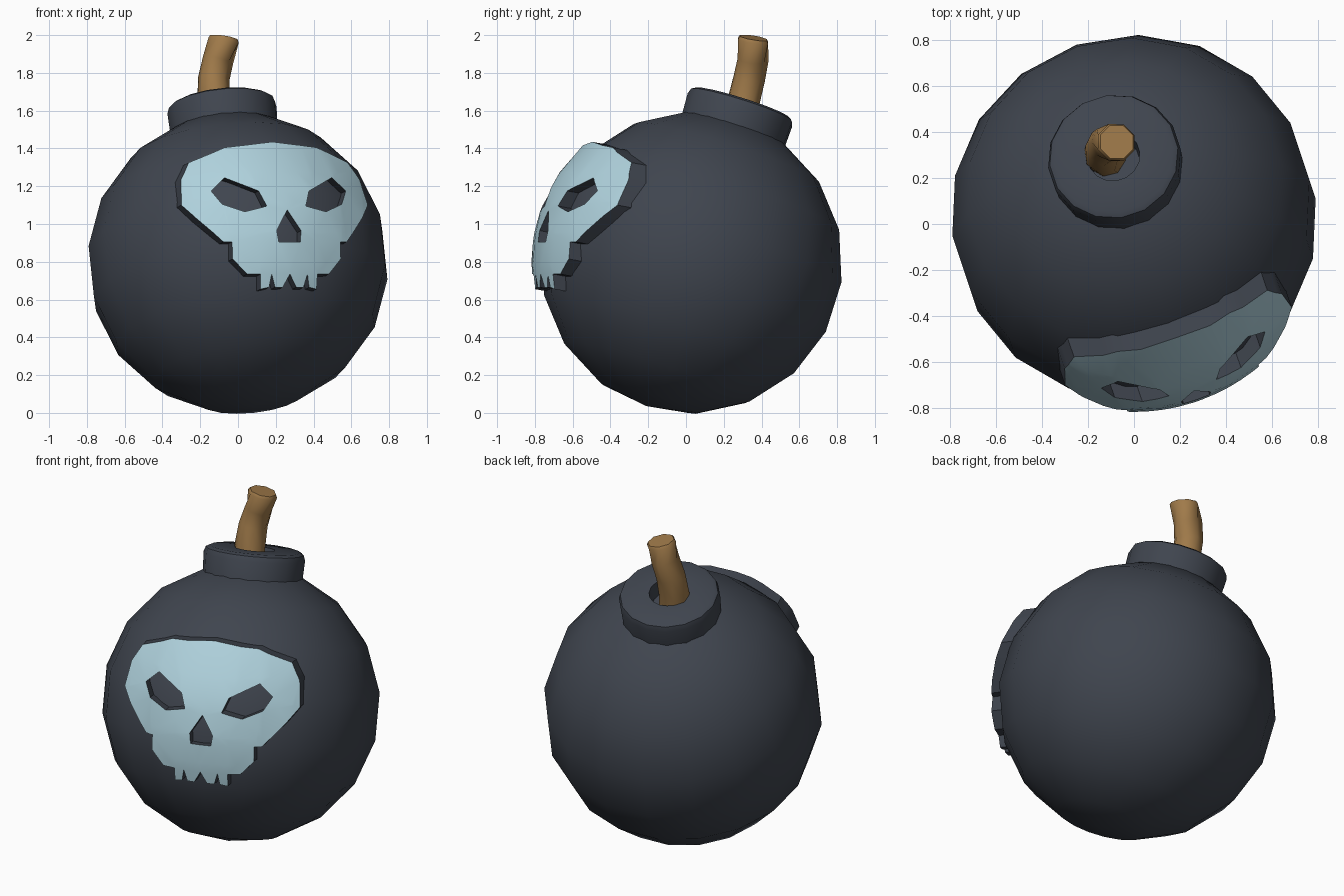
import bpy, bmesh, math
from mathutils import Vector

if "Cube" in bpy.data.objects:
    bpy.data.objects.remove(bpy.data.objects["Cube"])

CENTER = Vector((0, 0.03, 0.795))
AXIS = Vector((-0.1, 0.3, 0.95)).normalized()
TILT = AXIS.to_track_quat('Z', 'Y')


def material(name, rgb):
    m = bpy.data.materials.new(name)
    m.diffuse_color = (*rgb, 1)
    m.use_nodes = True
    m.node_tree.nodes["Principled BSDF"].inputs["Base Color"].default_value = m.diffuse_color
    return m


IRON = material("dark iron", (0.050, 0.059, 0.077))
BLUE = material("pale blue", (0.43, 0.64, 0.72))
ROPE = material("brown rope", (0.35, 0.195, 0.068))


def finish(name, bm, mats, angle):
    me = bpy.data.meshes.new(name)
    bm.to_mesh(me)
    bm.free()
    ob = bpy.data.objects.new(name, me)
    bpy.context.collection.objects.link(ob)
    for m in mats:
        me.materials.append(m)
    bpy.ops.object.select_all(action='DESELECT')
    ob.select_set(True)
    bpy.context.view_layer.objects.active = ob
    bpy.ops.object.shade_smooth_by_angle(angle=math.radians(angle))
    return ob


def tube(rings, sides):
    """Loft rings given as (centre, direction, radius); cap both ends."""
    bm = bmesh.new()
    loops = []
    for c, d, r in rings:
        q = Vector(d).normalized().to_track_quat('Z', 'Y')
        loops.append([bm.verts.new(Vector(c) + q @ Vector((
            r * math.cos(2 * math.pi * (i + .5) / sides),
            r * math.sin(2 * math.pi * (i + .5) / sides), 0))) for i in range(sides)])
    for a, b in zip(loops, loops[1:]):
        for i in range(sides):
            j = (i + 1) % sides
            bm.faces.new((a[i], a[j], b[j], b[i]))
    bm.faces.new(loops[0][::-1])
    bm.faces.new(loops[-1])
    bmesh.ops.recalc_face_normals(bm, faces=bm.faces[:])
    return bm


# Round body, its pole along the tilted neck
bm = bmesh.new()
bmesh.ops.create_uvsphere(bm, u_segments=18, v_segments=9, radius=0.8)
for v in bm.verts:
    v.co = CENTER + TILT @ v.co
finish("body", bm, [IRON], 35)

# Neck collar with a sunken hole
profile = [(.285, .68), (.292, .85), (.282, .88), (.26, .892), (.115, .892), (.105, .80)]
finish("neck_collar", tube([(CENTER + AXIS * h, AXIS, r) for r, h in profile], 16), [IRON], 40)

# Crooked fuse
fuse = [((-.12, .29, 1.54), (-.05, .2, 1), .086),
        ((-.13, .305, 1.65), (-.03, .2, 1), .088),
        ((-.128, .335, 1.77), (.1, .2, 1), .084),
        ((-.105, .355, 1.87), (.28, .12, 1), .082),
        ((-.077, .355, 1.970), (.16, .16, 1), .087),
        ((-.075, .357, 1.986), (.16, .16, 1), .078)]
finish("fuse", tube(fuse, 8), [ROPE], 50)

# Skull plate: flat outline with holes, gridded, wrapped on a sphere, walls extruded back
half = [(0, .64), (-.257, .61), (-.445, .53), (-.50, .44), (-.522, .305), (-.464, .235),
        (-.345, .11), (-.303, .11), (-.303, .02), (-.229, -.06), (-.159, -.06), (-.157, -.14),
        (-.112, -.13), (-.10, -.06), (-.08, -.13), (-.038, -.13), (0, -.06)]
eye = [(-.377, .38), (-.30, .45), (-.141, .38), (-.109, .30), (-.227, .27), (-.335, .31)]
nose = [(0, .28), (.068, .17), (.06, .11), (-.06, .11), (-.068, .17)]
outline = half + [(-x, y) for x, y in half[-2:0:-1]]

bm = bmesh.new()
for loop in (outline, eye, [(-x, y) for x, y in eye], nose):
    vs = [bm.verts.new((x, y, 0)) for x, y in loop]
    for i, v in enumerate(vs):
        bm.edges.new((v, vs[i - 1]))
bmesh.ops.triangle_fill(bm, use_beauty=True, edges=bm.edges[:], normal=(0, 0, 1))
for k in range(-3, 5):
    for axis in ((1, 0, 0), (0, 1, 0)):
        bmesh.ops.bisect_plane(bm, geom=bm.verts[:] + bm.edges[:] + bm.faces[:], dist=1e-4,
                               plane_co=Vector(axis) * (k * .16), plane_no=axis)
bm.normal_update()
bmesh.ops.reverse_faces(bm, faces=[f for f in bm.faces if f.normal.z < 0])

az, el, R = math.radians(19), math.radians(10), 0.848
side = Vector((math.cos(az), math.sin(az), 0))
out = Vector((math.sin(az), -math.cos(az), 0))
for v in bm.verts:
    x, y, _ = v.co
    v.co = CENTER + side * x + Vector((0, 0, y)) + out * math.sqrt(R * R - x * x - y * y)
push = out * math.cos(el) + Vector((0, 0, math.sin(el)))
rim = [e for e in bm.edges if e.is_boundary]
geo = bmesh.ops.extrude_edge_only(bm, edges=rim)["geom"]
for g in geo:
    if isinstance(g, bmesh.types.BMVert):
        g.co -= push * 0.12
    elif isinstance(g, bmesh.types.BMFace):
        g.material_index = 1
for f in bm.faces:
    if f.material_index == 0:
        f.smooth = True
bmesh.ops.recalc_face_normals(bm, faces=bm.faces[:])
bm.normal_update()
if sum(f.normal.dot(push) * f.calc_area() for f in bm.faces if f.material_index == 0) < 0:
    bmesh.ops.reverse_faces(bm, faces=bm.faces[:])
finish("skull_plate", bm, [BLUE, IRON], 35)
